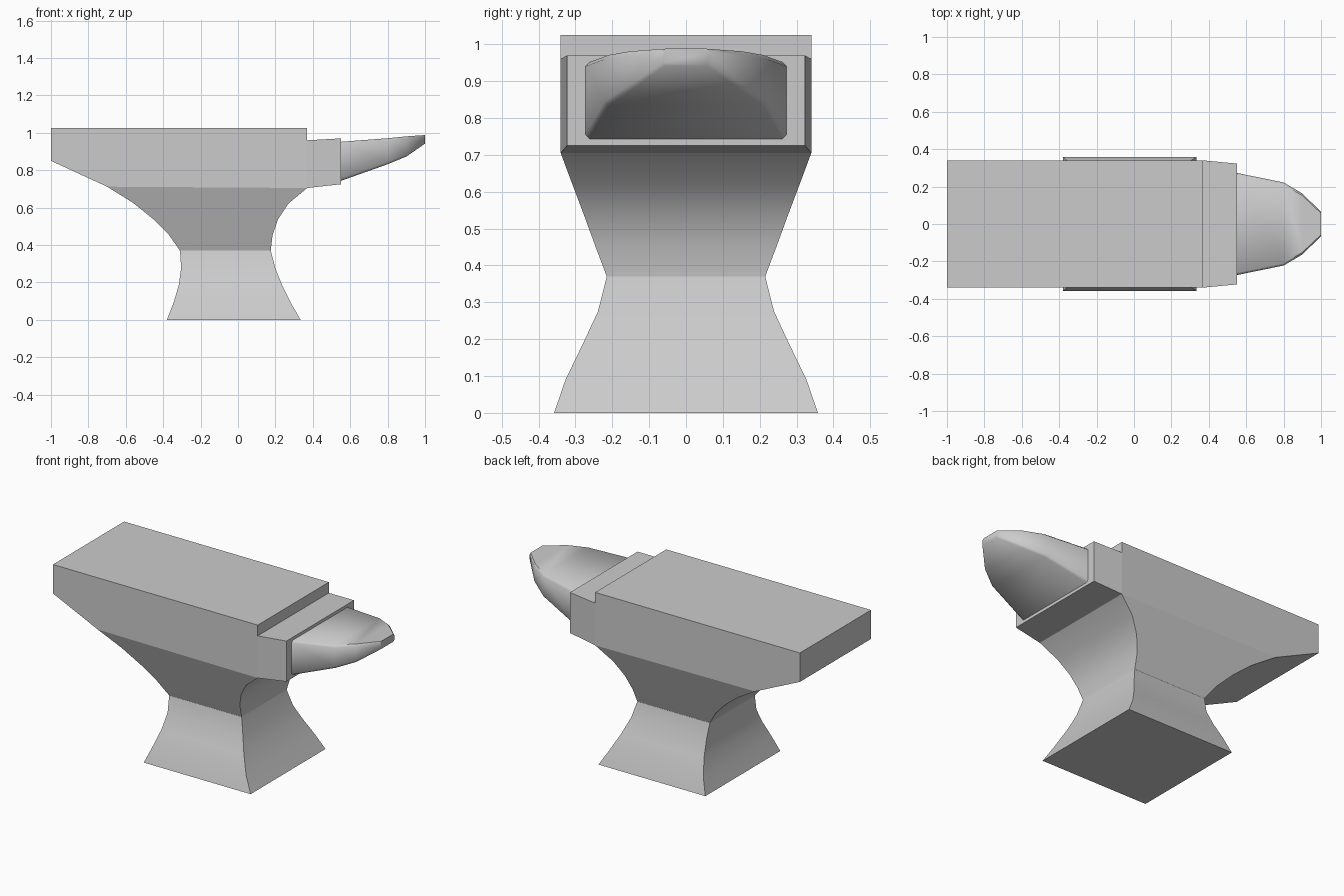
import bpy, bmesh
from math import radians

if "Cube" in bpy.data.objects:
    bpy.data.objects.remove(bpy.data.objects["Cube"])


def loft(name, rings, cap_start, cap_end, angle):
    """Skin a list of closed rings and shade smooth below the given angle."""
    bm = bmesh.new()
    loops = [[bm.verts.new(p) for p in ring] for ring in rings]
    for a, b in zip(loops, loops[1:]):
        n = len(a)
        for i in range(n):
            j = (i + 1) % n
            bm.faces.new((a[i], a[j], b[j], b[i]))
    if cap_start:
        bm.faces.new(loops[0][::-1])
    if cap_end:
        bm.faces.new(loops[-1])
    bmesh.ops.recalc_face_normals(bm, faces=bm.faces)
    mesh = bpy.data.meshes.new(name)
    bm.to_mesh(mesh)
    bm.free()
    ob = bpy.data.objects.new(name, mesh)
    bpy.context.collection.objects.link(ob)
    bpy.ops.object.select_all(action='DESELECT')
    ob.select_set(True)
    bpy.context.view_layer.objects.active = ob
    bpy.ops.object.shade_smooth_by_angle(angle=radians(angle))
    return ob


def level(xl, zl, xr, zr, y):
    return [(xl, -y, zl), (xr, -y, zr), (xr, y, zr), (xl, y, zl)]


def section(x, y, z0, z1, c):
    """Rectangle across the x axis with chamfered corners."""
    if c == 0:
        return [(x, -y, z0), (x, y, z0), (x, y, z1), (x, -y, z1)]
    return [(x, -y + c, z0), (x, y - c, z0), (x, y, z0 + c), (x, y, z1 - c),
            (x, y - c, z1), (x, -y + c, z1), (x, -y, z1 - c), (x, -y, z0 + c)]


# Foot, waist, heel and face: left x/z, right x/z, half width
body = [
    (-0.38, 0.0, 0.335, 0.0, 0.358),
    (-0.345, 0.09, 0.283, 0.09, 0.327),
    (-0.317, 0.185, 0.236, 0.185, 0.281),
    (-0.304, 0.275, 0.20, 0.275, 0.239),
    (-0.31, 0.37, 0.175, 0.37, 0.215),
    (-0.37, 0.455, 0.185, 0.455, 0.247),
    (-0.455, 0.54, 0.215, 0.54, 0.278),
    (-0.56, 0.625, 0.27, 0.622, 0.309),
    (-0.70, 0.712, 0.37, 0.705, 0.34),
    (-1.0, 0.85, 0.37, 0.96, 0.34),
    (-1.0, 1.025, 0.37, 1.025, 0.34),
]
loft("anvil_body", [level(*r) for r in body], True, True, 18)

# Step block between face and horn
loft("step_block", [section(0.37, 0.34, 0.705, 0.96, 0),
                    section(0.55, 0.323, 0.725, 0.97, 0)], False, True, 18)

# Tapering horn: x, half width, bottom z, top z, chamfer
horn = [
    (0.55, 0.273, 0.743, 0.952, 0.012),
    (0.80, 0.222, 0.832, 0.971, 0.012),
    (0.90, 0.163, 0.873, 0.981, 0.011),
    (1.0, 0.065, 0.942, 0.988, 0.008),
]
loft("horn", [section(*r) for r in horn], False, True, 50)
